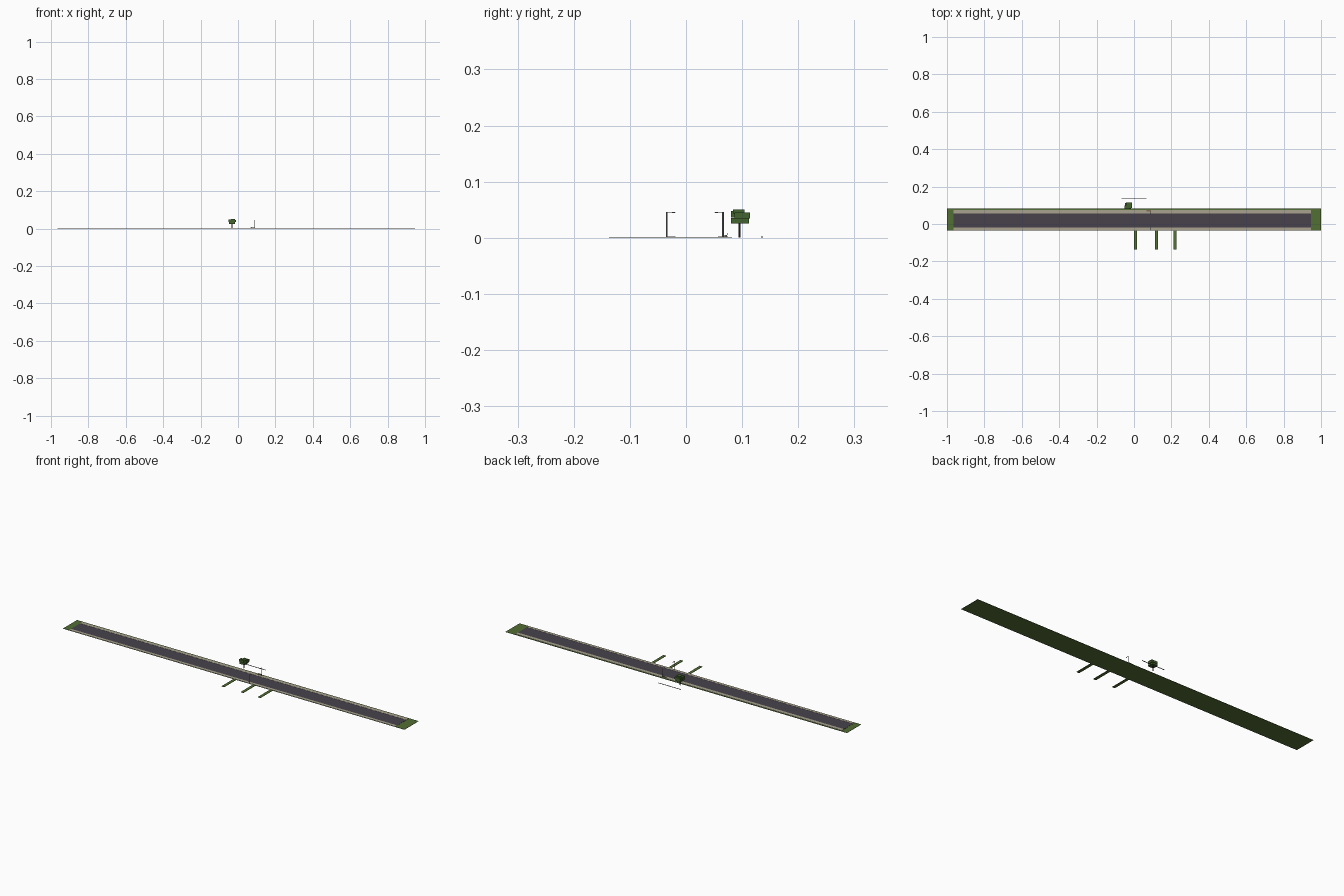
import bpy, math

if "Cube" in bpy.data.objects:
    bpy.data.objects.remove(bpy.data.objects["Cube"])

def mat(name, rgb):
    m = bpy.data.materials.new(name)
    lin = [((c / 255 + 0.055) / 1.055) ** 2.4 for c in rgb]
    m.diffuse_color = (*lin, 1)
    m.use_nodes = True
    m.node_tree.nodes["Principled BSDF"].inputs["Base Color"].default_value = m.diffuse_color
    return m

GRASS = mat("grass green", (82, 110, 52))
ROAD = mat("asphalt", (72, 66, 76))
WALK = mat("paving", (168, 162, 142))
LEAF = mat("leaf green", (68, 100, 46))
BARK = mat("bark brown", (62, 48, 38))
METAL = mat("metal grey", (135, 135, 138))
WOOD = mat("bench wood", (130, 110, 85))

def box(name, x, y, z, m):
    """Box from (min, max) pairs on each axis."""
    (x0, x1), (y0, y1), (z0, z1) = x, y, z
    v = [(a, b, c) for c in (z0, z1) for a, b in ((x0, y0), (x1, y0), (x1, y1), (x0, y1))]
    f = [(3, 2, 1, 0), (4, 5, 6, 7)] + [(i, (i + 1) % 4, (i + 1) % 4 + 4, i + 4) for i in range(4)]
    me = bpy.data.meshes.new(name)
    me.from_pydata(v, [], f)
    me.materials.append(m)
    ob = bpy.data.objects.new(name, me)
    bpy.context.collection.objects.link(ob)
    return ob

def post(name, x, y, z0, z1, r, m, sides=8):
    bpy.ops.mesh.primitive_cylinder_add(vertices=sides, radius=r, depth=z1 - z0,
                                        location=(x, y, (z0 + z1) / 2))
    ob = bpy.context.object
    ob.name = name
    ob.data.materials.append(m)

# Ground, road and pavements
box("ground_slab", (-1, 1), (-0.036, 0.082), (0, 0.001), GRASS)
box("road", (-0.965, 0.945), (-0.019, 0.057), (0.0008, 0.0016), ROAD)
box("front_pavement", (-0.965, 0.945), (-0.034, -0.019), (0.0008, 0.0022), WALK)
box("back_pavement", (-0.965, 0.945), (0.057, 0.075), (0.0008, 0.0022), WALK)

# Grass strips running off the front
for i, x in enumerate((0.007, 0.120, 0.220)):
    box(f"grass_strip_{i + 1}", (x - 0.008, x + 0.008), (-0.137, -0.035), (0, 0.0016), GRASS)

# Low rail behind the tree
box("back_rail", (-0.066, 0.066), (0.134, 0.137), (0, 0.0018), METAL)

# Tree of stacked blocks
post("tree_trunk", -0.032, 0.0955, 0, 0.034, 0.002, BARK, 6)
blocks = [((-0.047, -0.017), (0.080, 0.112), (0.025, 0.035)),
          ((-0.044, -0.012), (0.086, 0.114), (0.034, 0.045)),
          ((-0.050, -0.024), (0.080, 0.098), (0.036, 0.048)),
          ((-0.038, -0.016), (0.084, 0.104), (0.043, 0.0505))]
for i, b in enumerate(blocks):
    box(f"tree_foliage_{i + 1}", *b, LEAF)

# Street lamps leaning over the road from both sides
for side, x, y, d in (("front", 0.09, -0.034, 1), ("back", 0.09, 0.066, -1)):
    post(f"{side}_lamp_post", x, y, 0, 0.046, 0.0014, METAL)
    ys = sorted((y, y + d * 0.014))
    box(f"{side}_lamp_arm", (x - 0.0005, x + 0.0005), ys, (0.0452, 0.046), METAL)
    ys = sorted((y + d * 0.009, y + d * 0.015))
    box(f"{side}_lamp_head", (x - 0.0015, x + 0.0015), ys, (0.0440, 0.0454), METAL)

# Bench on the back pavement
box("bench_seat", (0.068, 0.090), (0.068, 0.073), (0.0045, 0.0053), WOOD)
box("bench_back", (0.068, 0.090), (0.0728, 0.0736), (0.0053, 0.0085), WOOD)
for i, x in enumerate((0.070, 0.087)):
    box(f"bench_leg_{i + 1}", (x, x + 0.001), (0.069, 0.073), (0.002, 0.0045), METAL)
